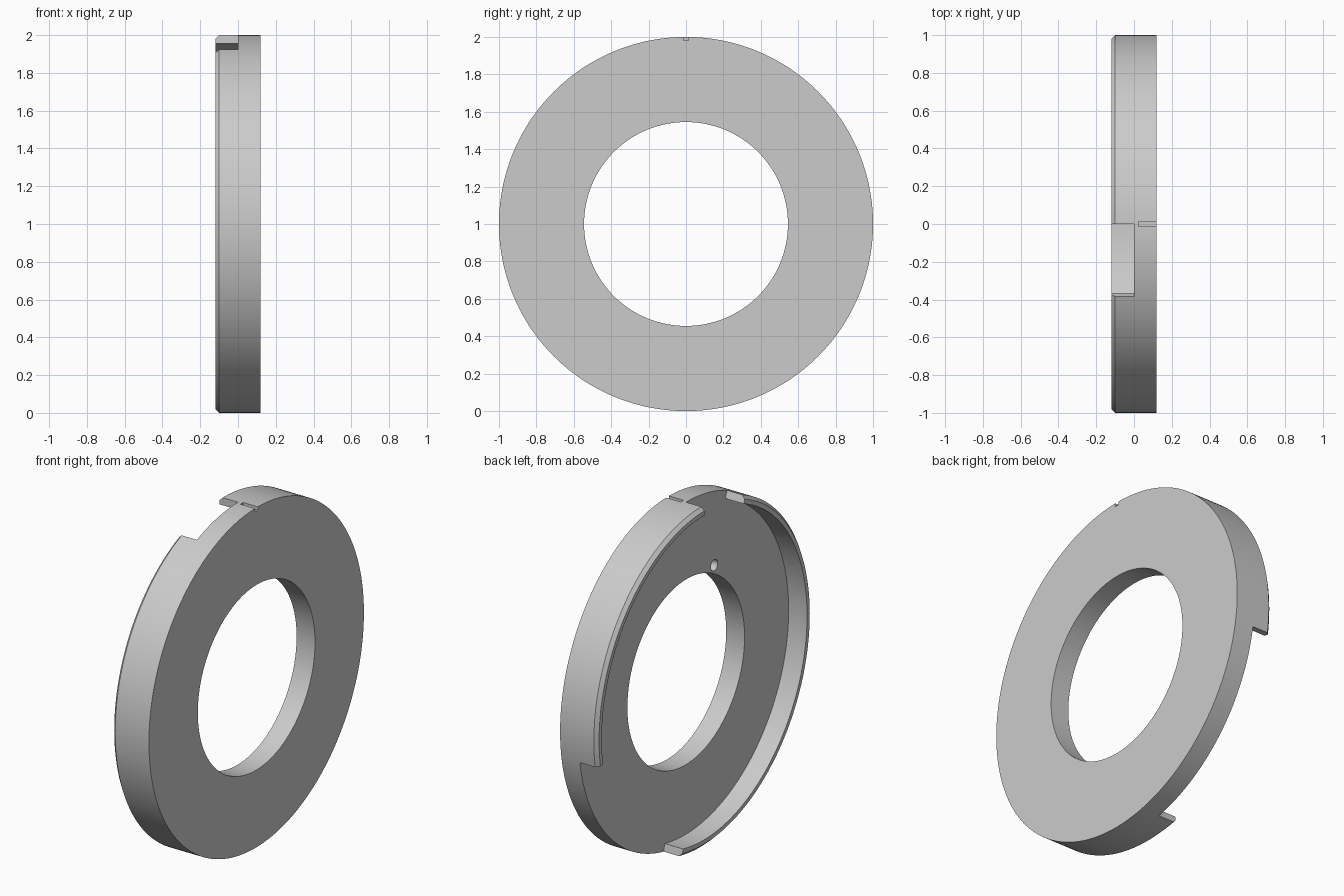
import bpy, bmesh, math
from mathutils import Matrix

if "Cube" in bpy.data.objects:
    bpy.data.objects.remove(bpy.data.objects["Cube"])

STEP = 1.5                      # degrees per segment
WALLS = [(-9, 90), (112.5, 282)]  # rim arcs, measured from +y towards +z

# Profile points as (x, radius)
P = dict(A=(.12, .545), B=(.12, 1), C=(0, 1), D=(0, .955), E=(0, .545),
         F=(-.10, 1), G=(-.12, .98), H=(-.12, .955))


def pos(key, deg):
    x, r = P[key]
    a = math.radians(deg)
    return (x, r * math.cos(a), 1 + r * math.sin(a))


# Flanged ring: flat plate all round, raised rim only along the wall arcs
bm = bmesh.new()


def face(points):
    bm.faces.new([bm.verts.new(p) for p in points])


for i in range(int(360 / STEP)):
    a0 = -9 + i * STEP
    a1 = a0 + STEP
    mid = (a0 + a1) / 2
    walled = any(s < mid < e for s, e in WALLS)
    path = "ABCFGHDEA" if walled else "ABCDEA"
    for k, m in zip(path, path[1:]):
        face([pos(k, a0), pos(m, a0), pos(m, a1), pos(k, a1)])
# Rim end faces
for arc in WALLS:
    for a in arc:
        face([pos(k, a) for k in "CFGHD"])
bmesh.ops.remove_doubles(bm, verts=bm.verts, dist=1e-4)
bmesh.ops.recalc_face_normals(bm, faces=bm.faces)
mesh = bpy.data.meshes.new("flanged_ring")
bm.to_mesh(mesh)
bm.free()
ring = bpy.data.objects.new("flanged_ring", mesh)
bpy.context.collection.objects.link(ring)


def cut(cutter):
    cutter.hide_render = True
    mod = ring.modifiers.new("cut", 'BOOLEAN')
    mod.operation = 'DIFFERENCE'
    mod.solver = 'EXACT'
    mod.object = cutter
    bpy.context.view_layer.objects.active = ring
    bpy.ops.object.modifier_apply(modifier=mod.name)
    bpy.data.objects.remove(cutter)


# Index groove across the outer edge at the top
bpy.ops.mesh.primitive_cube_add(size=1, location=(.125, 0, 2.03))
groove = bpy.context.object
groove.scale = (.2, .026, .1)
bpy.context.view_layer.update()
cut(groove)

# Small blind pin hole in the recessed face beside the bore
a = math.radians(116.5)
bpy.ops.mesh.primitive_cylinder_add(
    vertices=32, radius=.032, depth=.12, rotation=(0, math.pi / 2, 0),
    location=(0, .59 * math.cos(a), 1 + .59 * math.sin(a)))
cut(bpy.context.object)

# Smooth curved walls, crisp edges
bpy.ops.object.select_all(action='DESELECT')
ring.select_set(True)
bpy.context.view_layer.objects.active = ring
bpy.ops.object.shade_smooth_by_angle(angle=math.radians(30))
